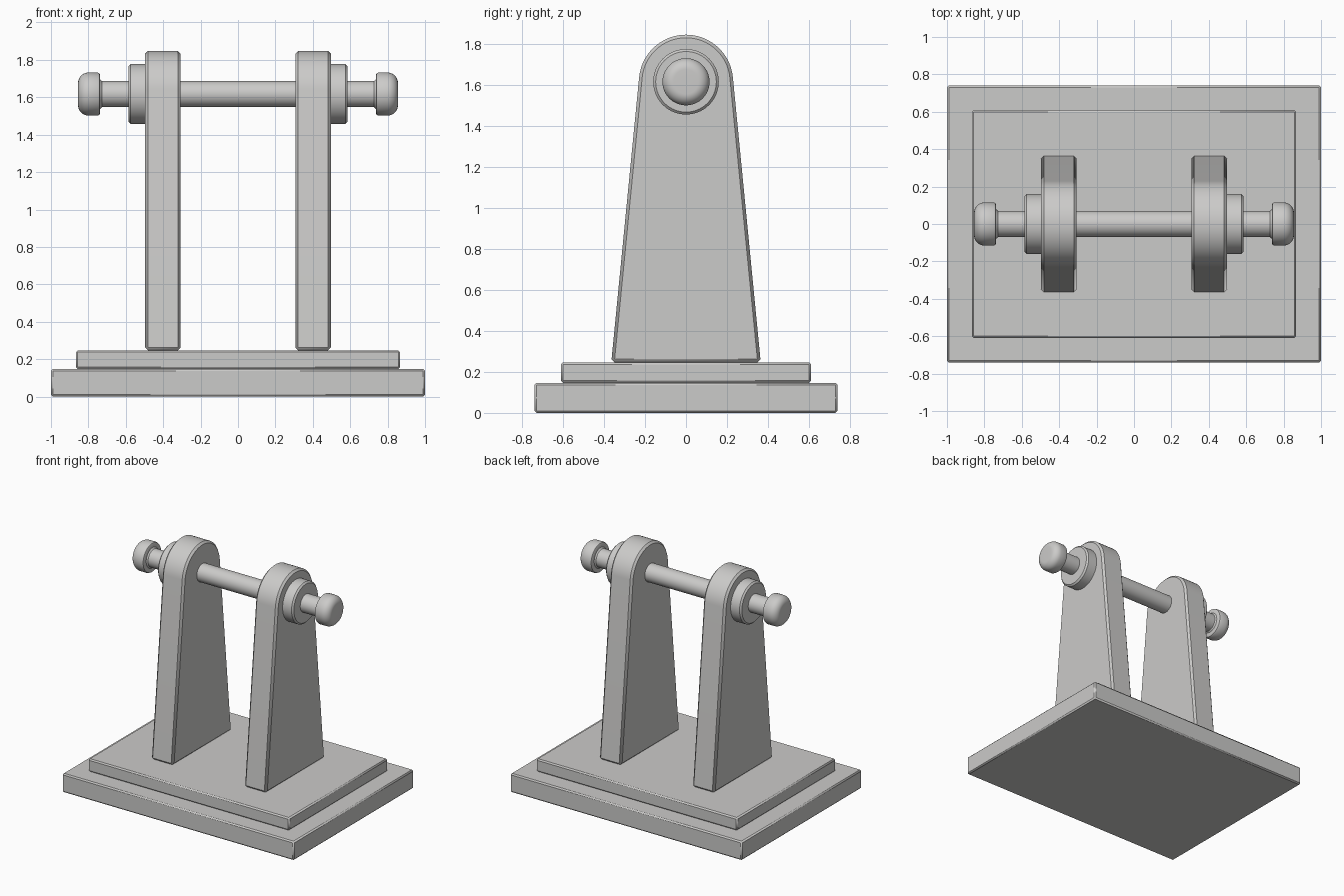
import bpy, bmesh, math

if "Cube" in bpy.data.objects:
    bpy.data.objects.remove(bpy.data.objects["Cube"])

PIN_Z = 1.617

grey = bpy.data.materials.new("warm grey")
grey.diffuse_color = (0.6, 0.595, 0.585, 1)
grey.use_nodes = True
grey.node_tree.nodes["Principled BSDF"].inputs["Base Color"].default_value = grey.diffuse_color


def finish(bm, name, bevel=0.0):
    bmesh.ops.recalc_face_normals(bm, faces=bm.faces)
    me = bpy.data.meshes.new(name)
    bm.to_mesh(me)
    bm.free()
    me.materials.append(grey)
    ob = bpy.data.objects.new(name, me)
    bpy.context.collection.objects.link(ob)
    if bevel:
        mod = ob.modifiers.new("edge_chamfer", 'BEVEL')
        mod.width = bevel
        mod.segments = 1
        mod.limit_method = 'ANGLE'
        mod.angle_limit = math.radians(35)
    bpy.ops.object.select_all(action='DESELECT')
    bpy.context.view_layer.objects.active = ob
    ob.select_set(True)
    bpy.ops.object.shade_smooth_by_angle(angle=math.radians(30))
    return ob


def plate(name, hx, hy, z0, z1, bevel):
    bm = bmesh.new()
    bmesh.ops.create_cube(bm, size=1)
    for v in bm.verts:
        v.co = (v.co.x * 2 * hx, v.co.y * 2 * hy, z0 if v.co.z < 0 else z1)
    finish(bm, name, bevel)


def lathe(name, profile, sign=1, steps=64):
    """Revolve (x, radius) points around the pin axis."""
    bm = bmesh.new()
    rings = []
    for x, r in profile:
        rings.append([bm.verts.new((sign * x, r * math.cos(a), PIN_Z + r * math.sin(a)))
                      for a in (2 * math.pi * i / steps for i in range(steps))])
    for a, b in zip(rings, rings[1:]):
        for i in range(steps):
            j = (i + 1) % steps
            bm.faces.new((a[i], a[j], b[j], b[i]))
    bm.faces.new(rings[0])
    bm.faces.new(rings[-1])
    finish(bm, name)


def upright(name, x0, x1):
    """Tapered plate with a round top tangent to its sides."""
    r, half, z0 = 0.23, 0.365, 0.247
    drop = PIN_Z - z0
    t = math.acos(r / math.hypot(half, drop)) - math.atan2(drop, half)
    n = 36
    pts = [(-half, z0), (half, z0)]
    for i in range(n + 1):
        a = t + (math.pi - 2 * t) * i / n
        pts.append((r * math.cos(a), PIN_Z + r * math.sin(a)))
    bm = bmesh.new()
    face = bm.faces.new([bm.verts.new((x0, y, z)) for y, z in pts])
    ext = bmesh.ops.extrude_face_region(bm, geom=[face])
    verts = [g for g in ext["geom"] if isinstance(g, bmesh.types.BMVert)]
    bmesh.ops.translate(bm, verts=verts, vec=(x1 - x0, 0, 0))
    finish(bm, name, 0.015)


# Stepped base
plate("base_plate", 1.0, 0.74, 0.0, 0.147, 0.01)
plate("upper_base_plate", 0.867, 0.61, 0.147, 0.247, 0.01)

# Cross pin
lathe("cross_pin", [(-0.75, 0.07), (0.75, 0.07)])

# Knob profile: small chamfer inside, generous rounding outside
R, END, RND = 0.115, 0.855, 0.055
knob = [(0.737, 0.07), (0.737, R - 0.012), (0.741, R - 0.004), (0.749, R)]
for i in range(11):
    a = math.pi / 2 * i / 10
    knob.append((END - RND + RND * math.sin(a), R - RND + RND * math.cos(a)))
knob.append((END, 0.02))

collar = [(0.49, 0.16), (0.574, 0.16), (0.586, 0.148), (0.586, 0.06)]
fillet = [(0.727, 0.065), (0.727, 0.07), (0.738, 0.08), (0.738, 0.065)]

# Mirrored parts
for side, s in (("left", -1), ("right", 1)):
    upright(side + "_upright", s * 0.307, s * 0.497)
    lathe(side + "_collar", collar, s)
    lathe(side + "_knob", knob, s)
    lathe(side + "_knob_neck", fillet, s)
